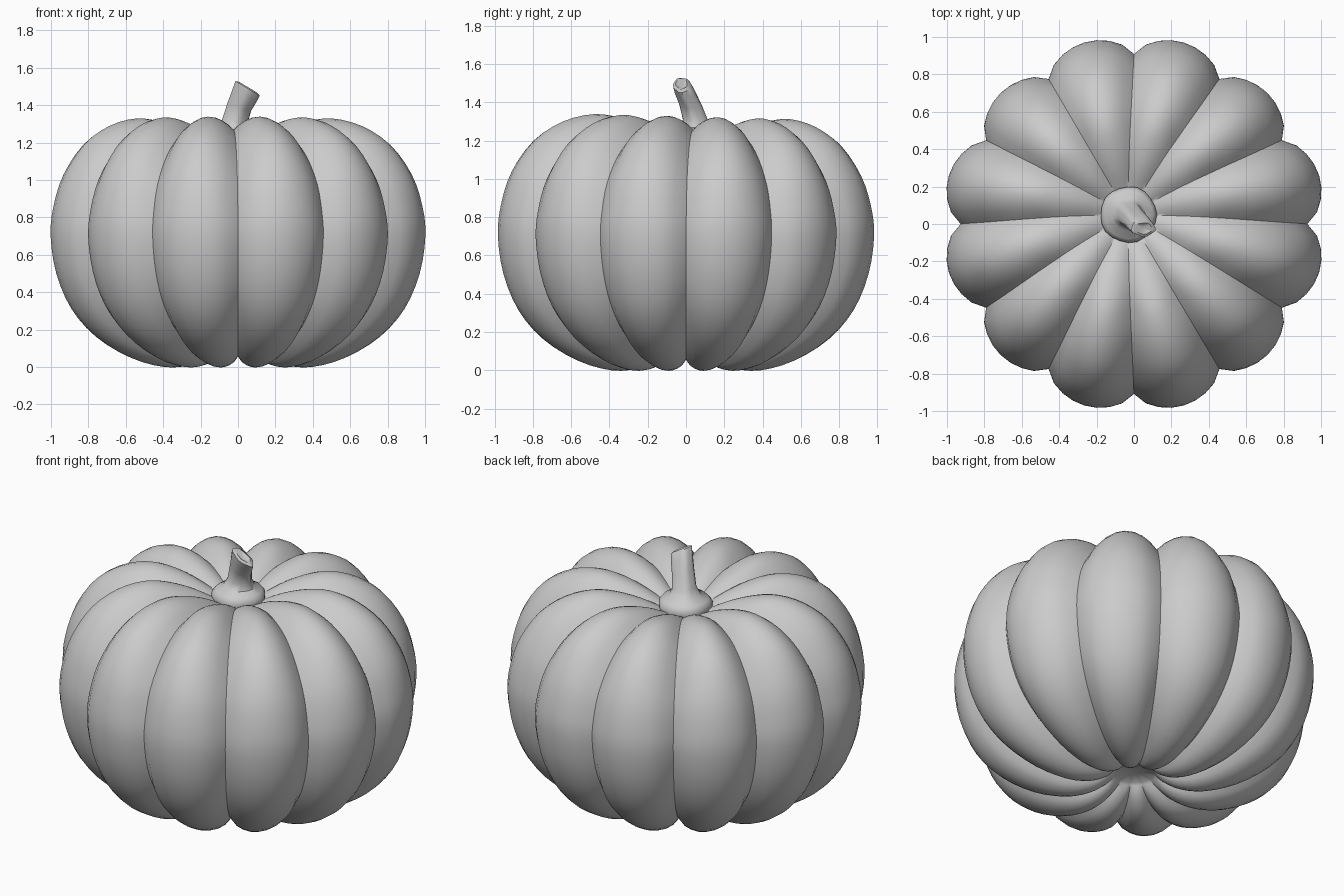
import bpy, bmesh, math
from mathutils import Vector

if "Cube" in bpy.data.objects:
    bpy.data.objects.remove(bpy.data.objects["Cube"])

LOBES, SEG, SUB = 12, 8, 3

# (radius, z) along the crest of a lobe and along the groove between lobes
RIDGE = [(.12, 1.19), (.25, 1.26), (.4, 1.31), (.53, 1.325), (.68, 1.285), (.82, 1.19),
         (.93, 1.03), (.985, .86), (1.0, .70), (.97, .5), (.89, .31), (.76, .16),
         (.58, .05), (.4, 0), (.26, .01), (.16, .06), (.11, .12)]
GROOVE = [(.12, 1.185), (.24, 1.23), (.36, 1.258), (.48, 1.25), (.61, 1.21), (.74, 1.11),
          (.84, .97), (.885, .83), (.9, .70), (.87, .52), (.80, .36), (.68, .22),
          (.52, .11), (.36, .06), (.24, .06), (.16, .085), (.11, .12)]


def spline(pts):
    """Catmull-Rom through the points."""
    p = [Vector(q) for q in pts]
    p = [p[0]] + p + [p[-1]]
    out = []
    for i in range(1, len(p) - 2):
        a, b, c, d = p[i - 1:i + 3]
        for k in range(SUB):
            t = k / SUB
            out.append(.5 * (2 * b + (c - a) * t + (2 * a - 5 * b + 4 * c - d) * t * t
                             + (3 * b - a - 3 * c + d) * t ** 3))
    return out + [p[-1]]


def loft(name, rings, first, last, smooth_angle):
    """Skin a stack of closed rings and fan both ends to a centre point."""
    bm = bmesh.new()
    vs = [[bm.verts.new(c) for c in ring] for ring in rings]
    n = len(rings[0])
    for a, b in zip(vs, vs[1:]):
        for i in range(n):
            bm.faces.new((a[i], a[(i + 1) % n], b[(i + 1) % n], b[i]))
    for ring, tip in ((vs[0], first), (vs[-1], last)):
        c = bm.verts.new(tip)
        for i in range(n):
            bm.faces.new((ring[i], ring[(i + 1) % n], c))
    bmesh.ops.recalc_face_normals(bm, faces=bm.faces)
    me = bpy.data.meshes.new(name)
    bm.to_mesh(me)
    bm.free()
    ob = bpy.data.objects.new(name, me)
    bpy.context.collection.objects.link(ob)
    bpy.ops.object.select_all(action='DESELECT')
    ob.select_set(True)
    bpy.context.view_layer.objects.active = ob
    bpy.ops.object.shade_smooth_by_angle(angle=math.radians(smooth_angle))
    return ob


# Ribbed body, its top dimple shifted slightly toward the back left
rings = []
for rp, gp in zip(spline(RIDGE), spline(GROOVE)):
    ring = []
    for i in range(LOBES * SEG):
        th = 2 * math.pi * i / (LOBES * SEG)
        top = max(0, (rp.y - .7) / .6)
        w = abs(math.sin(LOBES / 2 * th)) ** (.68 + .22 * top)  # softer grooves on top
        r, z = gp.lerp(rp, w)
        s = max(0, (z - .7) / .5) * (1 - min(r, 1))
        r *= 1 - .01 * (1 - math.cos(4 * th))                   # slightly squared plan
        y = r * math.sin(th)
        ring.append((r * math.cos(th) * 1.03 - .035 * s, y * 1.01 + .055 * s,
                     z - .025 * y * top))
    rings.append(ring)
loft("pumpkin_body", rings, (-.03, .05, 1.17), (0, 0, .13), 50)

# Stem with a flared foot, leaning forward and right, cut off at a slant
STEM = [  # centre x, centre y, z, radius x, radius y, slant
    (-.03, .05, 1.15, .13, .13, 0), (-.03, .05, 1.19, .148, .148, 0),
    (-.03, .05, 1.225, .15, .15, 0), (-.03, .05, 1.25, .13, .13, 0),
    (-.03, .053, 1.268, .09, .088, 0), (-.02, .05, 1.31, .068, .064, .1),
    (.005, .025, 1.39, .063, .058, .3), (.035, -.005, 1.455, .064, .053, .5),
    (.05, -.022, 1.49, .064, .045, .6), (.052, -.024, 1.497, .045, .03, .6)]
rings = []
for j, (cx, cy, z, rx, ry, slant) in enumerate(STEM):
    ring = []
    for i in range(20):
        th = 2 * math.pi * i / 20
        k = 1 + (.06 if j > 4 else .02) * math.cos(5 * th + .12 * j)
        dx, dy = rx * k * math.cos(th), ry * k * math.sin(th)
        ring.append((cx + dx, cy + dy, z - slant * dx))
    rings.append(ring)
loft("stem", rings, (-.03, .05, 1.15), (.05, -.02, 1.475), 45)
